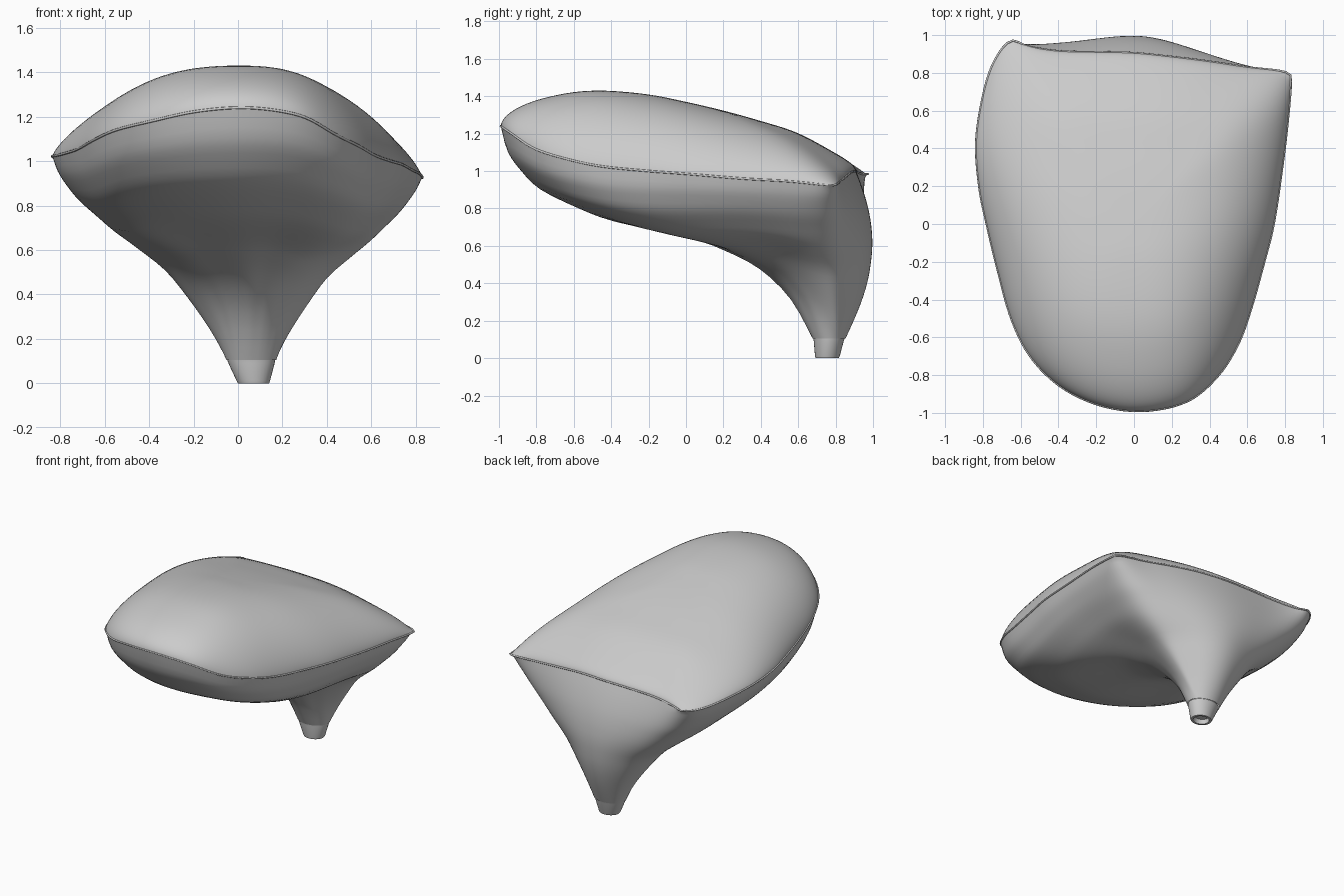
import bpy, math
from mathutils import Vector

if "Cube" in bpy.data.objects:
    bpy.data.objects.remove(bpy.data.objects["Cube"])

# Seam where cushion meets shell, counter-clockwise from the front
SEAM = [(.05, -.99, 1.24), (.28, -.94, 1.205), (.44, -.81, 1.12), (.55, -.64, 1.065),
        (.62, -.45, 1.025), (.69, -.2, 1.0), (.74, 0, .985), (.785, .3, .96), (.815, .55, .945),
        (.83, .76, .925), (.80, .805, .93), (.6, .83, .95), (.4, .86, .975), (.2, .885, .995),
        (0, .905, 1.0), (-.2, .91, 1.0), (-.4, .915, .995), (-.56, .94, .985), (-.65, .97, .985),
        (-.73, .88, .985), (-.79, .72, 1.0), (-.835, .45, 1.02), (-.82, .2, 1.025),
        (-.78, 0, 1.035), (-.72, -.25, 1.055), (-.65, -.5, 1.095), (-.55, -.7, 1.14),
        (-.39, -.86, 1.18), (-.18, -.96, 1.225)]
# Underside profiles: (inward fraction, downward fraction) from seam to foot
FRONT = [(0, 0), (.02, .12), (.06, .21), (.12, .30), (.24, .39), (.36, .456), (.6, .535),
         (.71, .59), (.83, .68), (.93, .82), (1, 1)]
SIDE = [(0, 0), (.03, .07), (.08, .14), (.15, .215), (.24, .29), (.34, .37), (.45, .445),
        (.62, .56), (.76, .70), (.89, .85), (1, 1)]
# Crown height of the cushion along y
CROWN = [(-1, 1.45), (-.75, 1.45), (-.5, 1.445), (-.2, 1.41), (0, 1.37), (.2, 1.325),
         (.4, 1.28), (.6, 1.24), (.8, 1.17), (1, 1.1)]


def spline(points, steps, closed):
    """Catmull-Rom through the points."""
    p, n, out = [Vector(q) for q in points], len(points), []
    pick = (lambda i: p[i % n]) if closed else (lambda i: p[min(max(i, 0), n - 1)])
    for i in range(n if closed else n - 1):
        a, b, c, d = (pick(i + k) for k in (-1, 0, 1, 2))
        for s in range(steps):
            t = s / steps
            out.append(.5 * (2 * b + (c - a) * t + (2 * a - 5 * b + 4 * c - d) * t * t
                             + (3 * b - a - 3 * c + d) * t ** 3))
    return out if closed else out + [p[-1]]


def resample(loop, count):
    """Even spacing around a closed loop."""
    pts = loop + [loop[0]]
    lens = [(b - a).length for a, b in zip(pts, pts[1:])]
    step, out, j, start = sum(lens) / count, [], 0, 0
    for i in range(count):
        while start + lens[j] < i * step:
            start += lens[j]
            j += 1
        out.append(pts[j].lerp(pts[j + 1], (i * step - start) / lens[j]))
    return out


def relax(ring, times):
    """Soften corners within one ring."""
    n = len(ring)
    for _ in range(times):
        ring = [.5 * ring[i] + .25 * (ring[i - 1] + ring[(i + 1) % n]) for i in range(n)]
    return ring


def smooth(a, b, x):
    t = min(max((x - a) / (b - a), 0), 1)
    return t * t * (3 - 2 * t)


def loft(name, rings, cap=False, angle=50):
    """Skin a stack of equal closed rings."""
    n = len(rings[0])
    verts = [v for r in rings for v in r]
    faces = [(k * n + i, k * n + (i + 1) % n, (k + 1) * n + (i + 1) % n, (k + 1) * n + i)
             for k in range(len(rings) - 1) for i in range(n)]
    if cap:
        faces.append(tuple(range(len(verts) - n, len(verts))))
    me = bpy.data.meshes.new(name)
    me.from_pydata(verts, [], faces)
    ob = bpy.data.objects.new(name, me)
    bpy.context.collection.objects.link(ob)
    bpy.ops.object.select_all(action='DESELECT')
    bpy.context.view_layer.objects.active = ob
    ob.select_set(True)
    bpy.ops.object.mode_set(mode='EDIT')
    bpy.ops.mesh.select_all(action='SELECT')
    bpy.ops.mesh.normals_make_consistent(inside=False)
    bpy.ops.object.mode_set(mode='OBJECT')
    bpy.ops.object.shade_smooth_by_angle(angle=math.radians(angle))


seam = resample(spline(SEAM, 8, True), 180)
crown = spline(CROWN, 8, False)


def crown_height(y):
    for a, b in zip(crown, crown[1:]):
        if y <= b.x:
            return a.y + (b.y - a.y) * (y - a.x) / (b.x - a.x)
    return crown[-1].y


# Domed top cushion: plump at the front and back, softer shoulders at the sides
rings = []
for k in range(29):
    s = max(math.cos(k / 28 * math.pi / 2), .004)
    ring = []
    for p in seam:
        w = smooth(.25, .8, abs(p.x) / p.xy.length)
        f = (1 - s ** (3 - .3 * w)) ** (.5 + .18 * w)
        ring.append(Vector((p.x * s, p.y * s, p.z + (crown_height(p.y * s) - p.z) * f)))
    rings.append(relax(ring, min(k * 3, 40)))
loft("cushion_top", rings, cap=True)

# Lower shell sweeping from the seam into the foot at the back
front, side = spline(FRONT, 3, False), spline(SIDE, 3, False)
rings = []
for k, (pf, ps) in enumerate(zip(front, side)):
    ring = []
    for p in seam:
        a = math.atan2(p.y - .3, p.x - .03)
        foot = Vector((.06 + .112 * math.cos(a), .765 + .088 * math.sin(a), .105))
        h, v = ps.lerp(pf, 1 - smooth(-.5, .75, p.y))
        v = min(max(v, 0), 1)
        bulge = max(0, 1 - (p.x / .75) ** 2) * smooth(.7, .85, p.y)
        lift = .05 * min(1, abs(p.x) / .5) * (1 - smooth(.1, .7, p.y))
        wave = math.sin(math.pi * v)
        ring.append(Vector((p.x + (foot.x - p.x) * h,
                            p.y + (foot.y - p.y) * h + .125 * bulge * wave,
                            p.z + (foot.z - p.z) * v + lift * wave)))
    rings.append(relax(ring, min(k * 3, 45, (30 - k) * 5)))
loft("lower_shell", rings)

# Thin piping along the seam
cu = bpy.data.curves.new("seam_piping", 'CURVE')
cu.dimensions, cu.bevel_depth, cu.bevel_resolution = '3D', .006, 2
sp = cu.splines.new('POLY')
sp.points.add(len(seam) - 1)
for q, p in zip(sp.points, seam):
    q.co = (*p, 1)
sp.use_cyclic_u = True
bpy.context.collection.objects.link(bpy.data.objects.new("seam_piping", cu))

# Tapered foot collar with a hollow end: (z, x radius, y radius)
rings = []
for z, rx, ry in [(.13, .09, .07), (.105, .108, .084), (.09, .104, .08), (.01, .075, .066),
                  (0, .070, .062), (0, .054, .048), (.03, .048, .042)]:
    cx, cy = .07 - .1 * z, .755 + .09 * z
    rings.append([(cx + rx * math.cos(i * math.tau / 32), cy + ry * math.sin(i * math.tau / 32), z)
                  for i in range(32)])
loft("foot_collar", rings, cap=True, angle=40)
